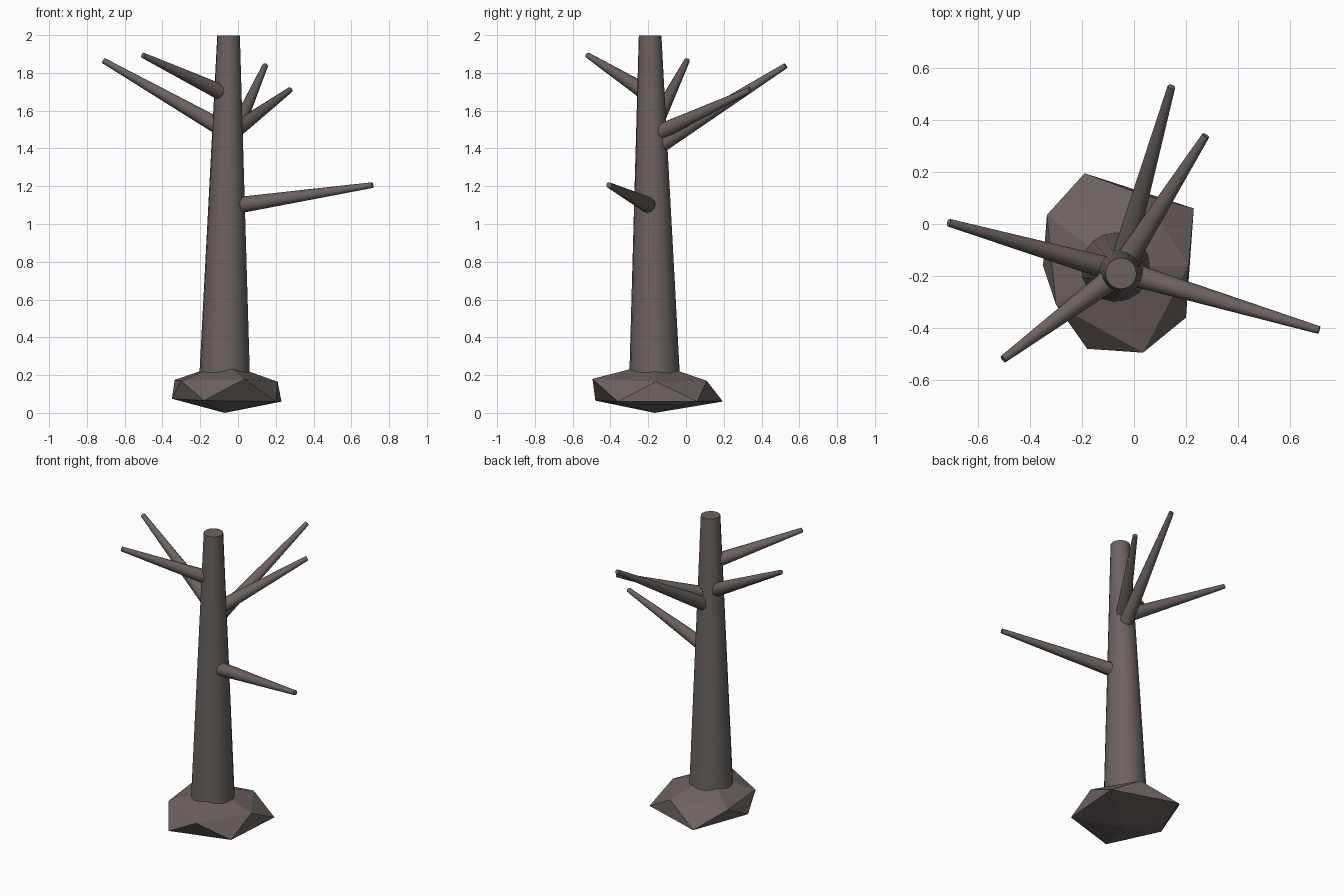
import bpy
import bmesh
import math
from mathutils import Vector

if "Cube" in bpy.data.objects:
    bpy.data.objects.remove(bpy.data.objects["Cube"])

bark = bpy.data.materials.new("grey_brown_bark")
bark.diffuse_color = (0.15, 0.123, 0.114, 1.0)
bark.use_nodes = True
bark.node_tree.nodes["Principled BSDF"].inputs["Base Color"].default_value = bark.diffuse_color


def limb(name, start, end, r0, r1, sides):
    """Tapered smooth cone running from start to end."""
    a, b = Vector(start), Vector(end)
    d = b - a
    bpy.ops.mesh.primitive_cone_add(vertices=sides, radius1=r0, radius2=r1,
                                    depth=d.length, location=(a + b) / 2)
    ob = bpy.context.object
    ob.name = name
    ob.rotation_euler = d.to_track_quat('Z', 'Y').to_euler()
    ob.data.materials.append(bark)
    bpy.ops.object.shade_smooth_by_angle(angle=math.radians(40))
    return ob


# Trunk, leaning slightly
FOOT, TOP = Vector((-0.072, -0.165, 0.1)), Vector((-0.05, -0.19, 1.998))
limb("trunk", FOOT, TOP, 0.138, 0.06, 16)

# Branches: name, height on the trunk axis, tip
for name, z, tip in [
    ("low_right_branch", 1.09, (0.712, -0.408, 1.206)),
    ("left_branch", 1.49, (-0.712, 0.005, 1.865)),
    ("front_left_branch", 1.68, (-0.503, -0.52, 1.893)),
    ("back_branch", 1.39, (0.144, 0.528, 1.838)),
    ("back_right_branch", 1.465, (0.276, 0.34, 1.71)),
]:
    start = FOOT.lerp(TOP, (z - FOOT.z) / (TOP.z - FOOT.z))
    limb(name, start, tip, 0.046, 0.015, 12)

# Root mound: flat-shaded irregular twenty-sided lump
lower = [(-0.35, -0.16, 0.075), (-0.18, -0.48, 0.065), (0.20, -0.36, 0.06),
         (0.23, 0.06, 0.06), (-0.19, 0.195, 0.06)]
upper = [(-0.30, -0.31, 0.17), (0.035, -0.495, 0.18), (0.21, -0.16, 0.165),
         (0.04, 0.11, 0.17), (-0.335, 0.035, 0.175)]
bm = bmesh.new()
lo = [bm.verts.new(p) for p in lower]
up = [bm.verts.new(p) for p in upper]
bottom = bm.verts.new((-0.07, -0.165, 0.0))
crown = bm.verts.new((-0.07, -0.165, 0.265))
for i in range(5):
    j = (i + 1) % 5
    bm.faces.new((bottom, lo[j], lo[i]))
    bm.faces.new((lo[i], lo[j], up[i]))
    bm.faces.new((lo[j], up[j], up[i]))
    bm.faces.new((crown, up[i], up[j]))
bmesh.ops.recalc_face_normals(bm, faces=bm.faces[:])
mesh = bpy.data.meshes.new("root_mound")
bm.to_mesh(mesh)
bm.free()
mesh.materials.append(bark)
mound = bpy.data.objects.new("root_mound", mesh)
bpy.context.collection.objects.link(mound)
